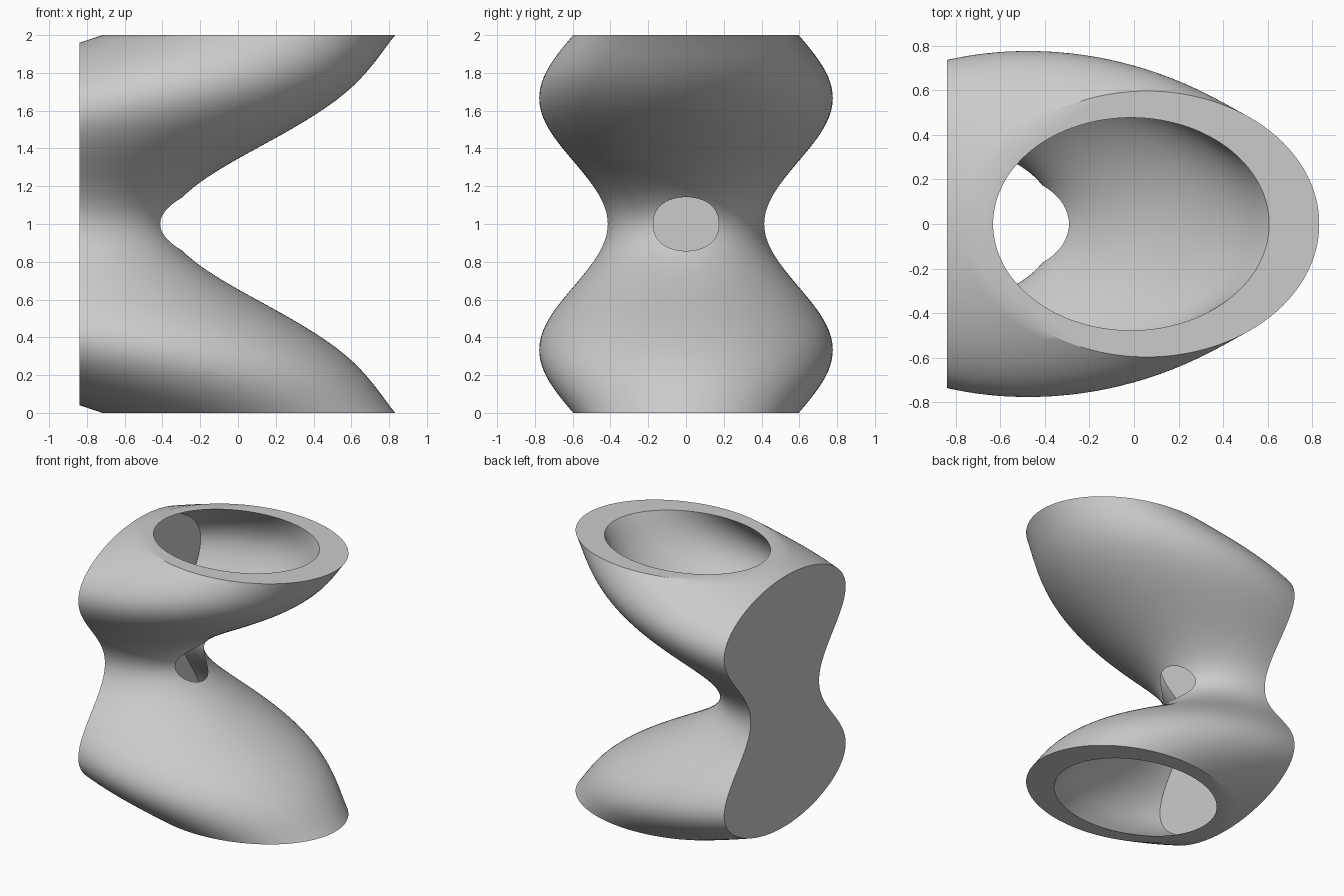
import bpy, bmesh, math

cube = bpy.data.objects.get("Cube")
if cube:
    bpy.data.objects.remove(cube, do_unlink=True)

grey = bpy.data.materials.new("plain grey")
grey.use_nodes = True
grey.diffuse_color = (0.6, 0.6, 0.6, 1)
grey.node_tree.nodes["Principled BSDF"].inputs["Base Color"].default_value = grey.diffuse_color

RINGS, SIDES = 96, 144


def ellipse_ring(s):
    """Centre and radii of the elliptical section at signed height s from the waist."""
    wave = math.cos(1.5 * math.pi * s)
    return -0.903 + 0.96 * s * s, 0.775 - 0.235 * wave, 0.597 - 0.18 * wave


def bent_body(name, scale, shift, reach, wall_x):
    """Loft of ellipses along a bowed path, cut flat at wall_x."""
    bm = bmesh.new()
    rings = []
    for i in range(RINGS + 1):
        s = reach * (2 * i / RINGS - 1)
        cx, rx, ry = ellipse_ring(s)
        ring = []
        for k in range(SIDES):
            a = 2 * math.pi * k / SIDES
            x = scale * (cx + rx * math.cos(a)) + shift
            ring.append(bm.verts.new((x, scale * ry * math.sin(a), 1 + s)))
        rings.append(ring)
    for low, high in zip(rings, rings[1:]):
        for k in range(SIDES):
            n = (k + 1) % SIDES
            bm.faces.new((low[k], low[n], high[n], high[k]))
    bm.faces.new(rings[0][::-1])
    bm.faces.new(rings[-1])
    # Slice off the back and close it with a flat wall
    bmesh.ops.bisect_plane(bm, geom=bm.verts[:] + bm.edges[:] + bm.faces[:], dist=1e-5,
                           plane_co=(wall_x, 0, 0), plane_no=(-1, 0, 0), clear_outer=True)
    bmesh.ops.holes_fill(bm, edges=[e for e in bm.edges if e.is_boundary])
    bmesh.ops.recalc_face_normals(bm, faces=bm.faces)
    mesh = bpy.data.meshes.new(name)
    bm.to_mesh(mesh)
    bm.free()
    mesh.materials.append(grey)
    obj = bpy.data.objects.new(name, mesh)
    bpy.context.collection.objects.link(obj)
    return obj


# Outer form, and a smaller copy that hollows it and breaks through at the waist
shell = bent_body("bent_hollow_shell", 1, 0, 1, -0.84)
cavity = bent_body("cavity_cutter", 0.8, -0.0585, 1.01, -0.73)

cut = shell.modifiers.new("hollow", 'BOOLEAN')
cut.operation = 'DIFFERENCE'
cut.solver = 'EXACT'
cut.object = cavity
bpy.ops.object.select_all(action='DESELECT')
shell.select_set(True)
bpy.context.view_layer.objects.active = shell
bpy.ops.object.modifier_apply(modifier=cut.name)
bpy.data.objects.remove(cavity, do_unlink=True)
bpy.ops.object.shade_smooth_by_angle(angle=math.radians(30))
